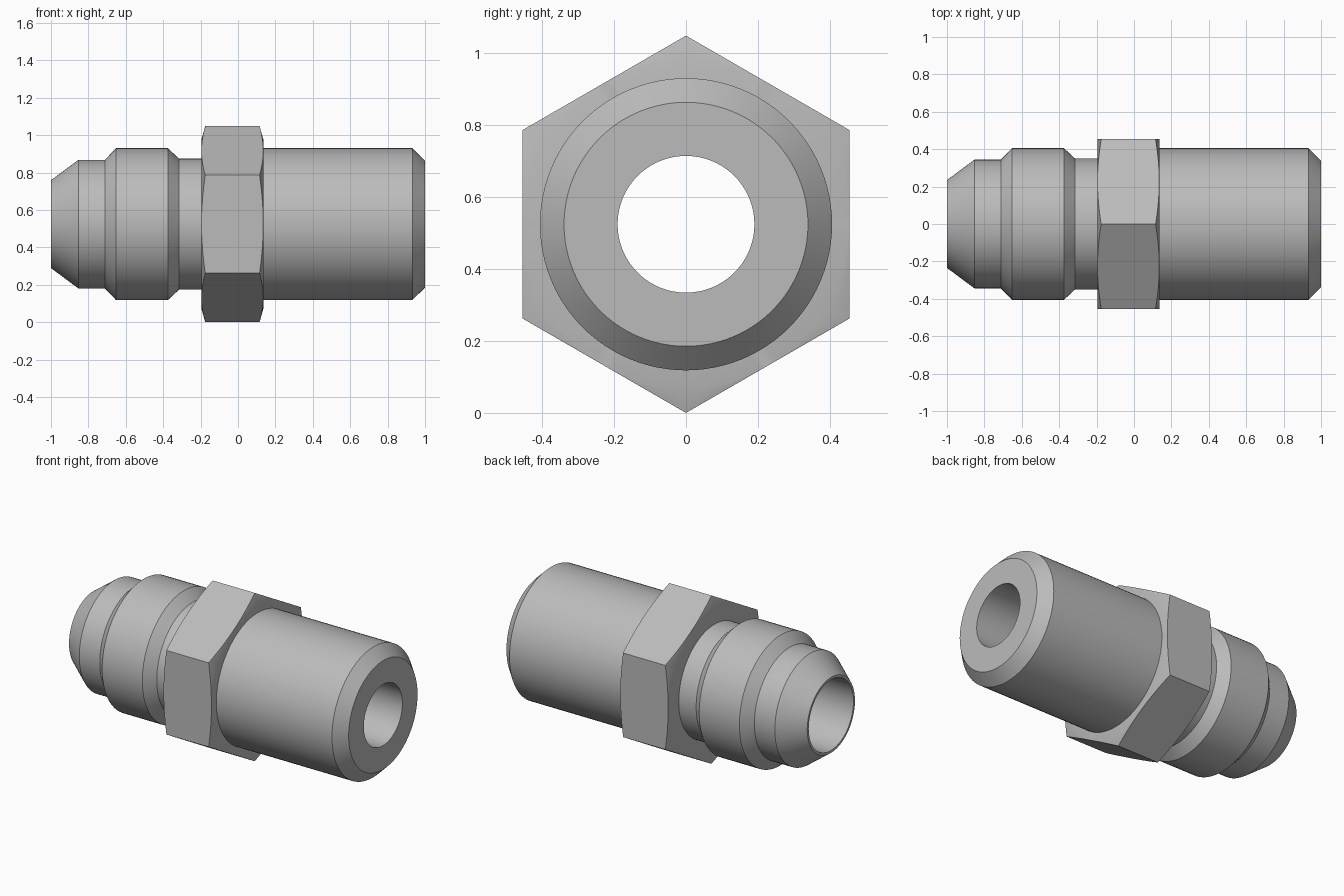
import bpy, bmesh, math

cube = bpy.data.objects.get("Cube")
if cube:
    bpy.data.objects.remove(cube, do_unlink=True)

SEGMENTS = 96
FLAT = 0.454                              # centre to flat of the hexagon
AXIS_Z = FLAT / math.cos(math.pi / 6)     # stands on a corner

steel = bpy.data.materials.new("steel_grey")
steel.use_nodes = True
GREY = (0.5, 0.5, 0.5, 1)
steel.diffuse_color = GREY
steel.node_tree.nodes["Principled BSDF"].inputs["Base Color"].default_value = GREY


def lathe(name, section):
    """Sweep a closed (x, radius) section, given per angle, around the x axis."""
    bm = bmesh.new()
    rings = []
    for i in range(SEGMENTS):
        a = math.tau * i / SEGMENTS
        rings.append([bm.verts.new((x, r * math.sin(a), AXIS_Z + r * math.cos(a)))
                      for x, r in section(a)])
    count = len(rings[0])
    for i, ring in enumerate(rings):
        after = rings[(i + 1) % SEGMENTS]
        for j in range(count):
            k = (j + 1) % count
            bm.faces.new((ring[j], ring[k], after[k], after[j]))
    bmesh.ops.remove_doubles(bm, verts=bm.verts, dist=1e-5)
    bmesh.ops.recalc_face_normals(bm, faces=bm.faces)
    mesh = bpy.data.meshes.new(name)
    bm.to_mesh(mesh)
    bm.free()
    mesh.materials.append(steel)
    obj = bpy.data.objects.new(name, mesh)
    bpy.context.collection.objects.link(obj)
    bpy.ops.object.select_all(action='DESELECT')
    obj.select_set(True)
    bpy.context.view_layer.objects.active = obj
    bpy.ops.object.shade_smooth_by_angle(angle=math.radians(30))
    return obj


# Tube: flared nose, collar, relief groove, pipe end, then the stepped bore
TUBE = [(-1, 0.235), (-0.853, 0.344), (-0.712, 0.344), (-0.652, 0.406),
        (-0.375, 0.406), (-0.315, 0.35), (-0.1, 0.35), (-0.1, 0.406),
        (0.932, 0.406), (1, 0.339),
        (1, 0.19), (-0.1, 0.19), (-0.1, 0.22), (-1, 0.22)]
lathe("fitting_body", lambda a: TUBE)


# Wrench nut: hexagonal ring whose corners are turned back by a shallow cone
def hex_section(a):
    r = FLAT / math.cos(a % (math.pi / 3) - math.pi / 6)
    cut = (r - FLAT) * 0.28
    left, right = -0.195, 0.135
    return [(left, 0.3), (left, FLAT), (left + cut, r),
            (right - cut, r), (right, FLAT), (right, 0.3)]


lathe("hex_nut", hex_section)
